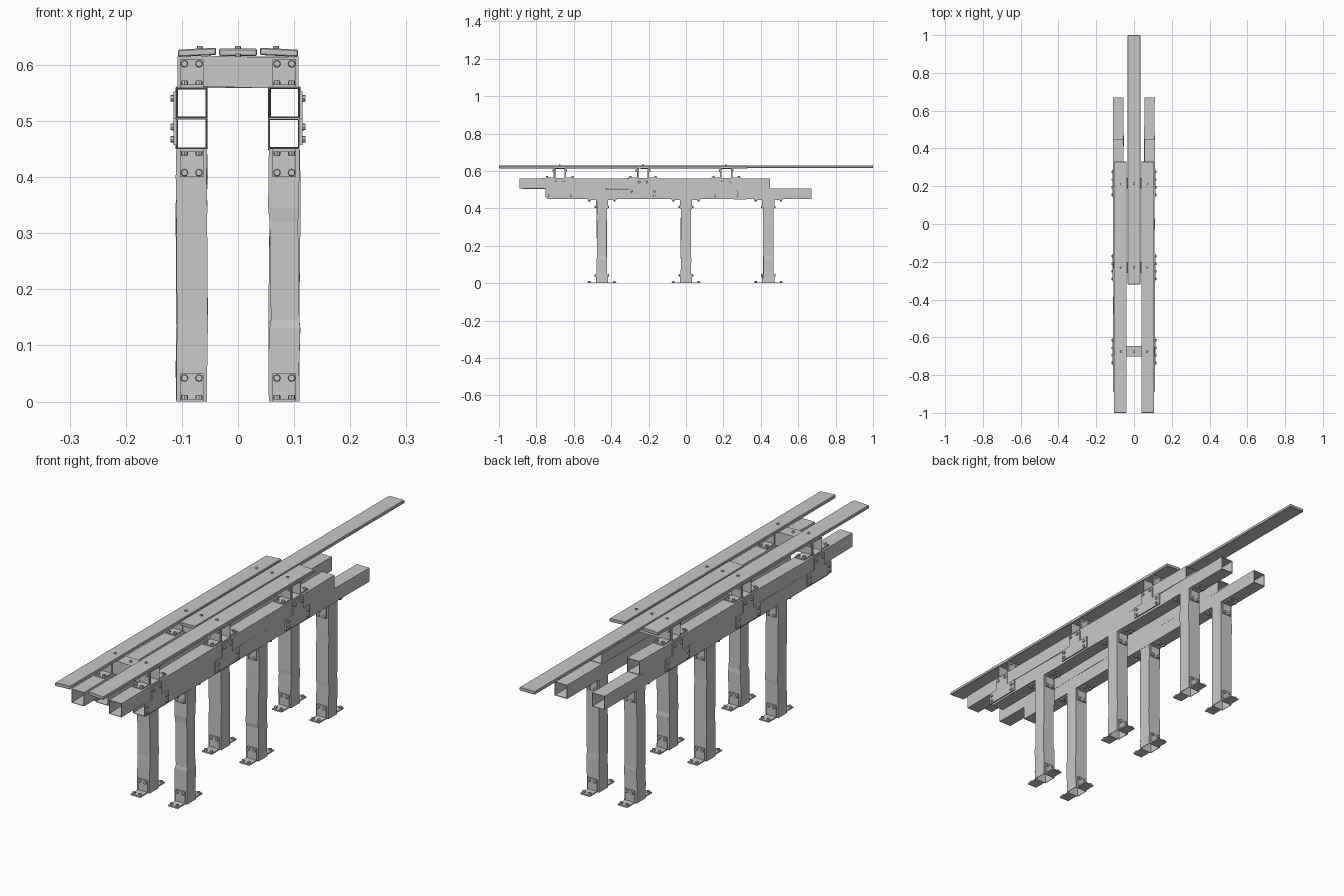
import bpy, bmesh, random
from mathutils import Matrix, Vector

if "Cube" in bpy.data.objects:
    bpy.data.objects.remove(bpy.data.objects["Cube"], do_unlink=True)

rng = random.Random(4)
metal = bpy.data.materials.new("worn grey metal")
metal.use_nodes = True
GREY = (0.58, 0.58, 0.58, 1)
metal.diffuse_color = GREY
metal.node_tree.nodes["Principled BSDF"].inputs["Base Color"].default_value = GREY

HALF = 0.0275          # half width of the square tube
SIDE = 0.0825          # distance of the tubes from the middle
UPPER_Z, LOWER_Z = 0.5325, 0.4775
LEG_TOP, BEAM_TOP = 0.45, 0.56
LEG_Y = (-0.45, 0, 0.44)
CROSS_Y = (-0.675, -0.23, 0.215)


def finish(name, bm):
    mesh = bpy.data.meshes.new(name)
    bm.to_mesh(mesh)
    bm.free()
    mesh.materials.append(metal)
    obj = bpy.data.objects.new(name, mesh)
    bpy.context.collection.objects.link(obj)
    return obj


def add_box(bm, low, high):
    low, high = Vector(low), Vector(high)
    low, high = (Vector(map(min, low, high)), Vector(map(max, low, high)))
    place = Matrix.Translation((low + high) / 2) @ Matrix.Diagonal((*(high - low), 1))
    bmesh.ops.create_cube(bm, size=1, matrix=place)


def add_bolt(bm, point, axis, radius=0.007, depth=0.01):
    turn = Vector(axis).to_track_quat("Z", "Y").to_matrix().to_4x4()
    bmesh.ops.create_cone(bm, cap_ends=True, segments=8, radius1=radius,
                          radius2=radius * 0.8, depth=depth,
                          matrix=Matrix.Translation(point) @ turn)


def tube(name, axis, centre, stops, wobble=0.0015, squeeze=()):
    """Open square tube along an axis, slightly dented at each stop."""
    bm = bmesh.new()
    rings = []
    for i, w in enumerate(stops):
        size = HALF * (0.92 if i in squeeze else 1)
        du, dv = (rng.uniform(-wobble, wobble) for _ in range(2))
        if i in (0, len(stops) - 1):
            du = dv = 0
        ring = []
        for su, sv in ((-1, -1), (1, -1), (1, 1), (-1, 1)):
            u, v = su * size + du, sv * size + dv
            local = {"x": (w, u, v), "y": (v, w, u), "z": (u, v, w)}[axis]
            ring.append(bm.verts.new(Vector(centre) + Vector(local)))
        rings.append(ring)
    for a, b in zip(rings, rings[1:]):
        for k in range(4):
            n = (k + 1) % 4
            bm.faces.new((a[k], a[n], b[n], b[k]))
    obj = finish(name, bm)
    wall = obj.modifiers.new("wall", "SOLIDIFY")
    wall.thickness = 0.003
    wall.offset = -1
    return obj


def bracket(name, x, y, sy, z, sz):
    """Bolted angle bracket: upright against y, flange lying on z."""
    bm = bmesh.new()
    w, leg, thick = 0.021, 0.05, 0.005
    add_box(bm, (x - w, y, z), (x + w, y + sy * thick, z + sz * leg))
    add_box(bm, (x - w, y, z), (x + w, y + sy * leg, z + sz * thick))
    for dx in (-0.013, 0.013):
        add_bolt(bm, (x + dx, y + sy * 0.007, z + sz * 0.042), (0, sy, 0))
        add_bolt(bm, (x + dx, y + sy * 0.04, z + sz * 0.007), (0, 0, sz))
    finish(name, bm)


def joint_plate(name, sx, y):
    """Stepped plate that ties the upper beam to the lower one."""
    bm = bmesh.new()
    face = sx * (SIDE + HALF)
    out = face + sx * 0.005
    add_box(bm, (face, y - 0.032, UPPER_Z - HALF), (out, y + 0.032, UPPER_Z + 0.02))
    add_box(bm, (face, y - 0.075, LOWER_Z - 0.02), (out, y + 0.075, LOWER_Z + HALF))
    for dy in (-1, 1):
        add_bolt(bm, (out, y + dy * 0.02, UPPER_Z + 0.008), (sx, 0, 0))
        for dz in (-0.01, 0.012):
            add_bolt(bm, (out, y + dy * 0.06, LOWER_Z + dz), (sx, 0, 0))
    finish(name, bm)


def plank(name, x, y0, y1, bolts, bolt_x, tilt=0):
    bm = bmesh.new()
    add_box(bm, (x - 0.034, y0, 0.616), (x + 0.034, y1, 0.629))
    for v in bm.verts:
        v.co.z += (v.co.x - x) * tilt
    bmesh.ops.bevel(bm, geom=bm.edges[:], offset=0.002, segments=1, affect="EDGES")
    for y in bolts:
        add_bolt(bm, (bolt_x, y, 0.63), (0, 0, 1), 0.006, 0.007)
    finish(name, bm)


for sx, side in ((-1, "right"), (1, "left")):
    x = sx * SIDE
    # Doubled long beams
    tube(f"{side}_upper_beam", "y", (x, 0, UPPER_Z),
         (-0.89, -0.74, -0.58, -0.3, -0.15, 0.15, 0.3, 0.45))
    tube(f"{side}_lower_beam", "y", (x, 0, LOWER_Z),
         (-0.74, -0.55, -0.35, -0.14, 0.15, 0.31, 0.45, 0.67))
    # Legs with foot and head brackets, one leg crushed in its middle
    for i, y in enumerate(LEG_Y):
        crushed = sx > 0 and i == 0
        tube(f"{side}_leg_{i + 1}", "z", (x, y, 0),
             (0, 0.06, 0.13, 0.145, 0.32, 0.345, 0.4, LEG_TOP),
             squeeze=(3, 4) if crushed else ())
        for sy, end in ((-1, "front"), (1, "back")):
            bracket(f"{side}_{end}_foot_{i + 1}", x, y + sy * HALF, sy, 0, 1)
            bracket(f"{side}_{end}_leg_head_{i + 1}", x, y + sy * HALF, sy, LEG_TOP, -1)
    # Beam joints and cross beam brackets
    for i, y in enumerate(CROSS_Y):
        joint_plate(f"{side}_joint_plate_{i + 1}", sx, y)
        for sy, end in ((-1, "front"), (1, "back")):
            bracket(f"{side}_{end}_cross_bracket_{i + 1}", x, y + sy * HALF, sy, BEAM_TOP, 1)
    # Outer planks
    plank(f"{side}_plank", sx * 0.073, -1, 0.33, CROSS_Y, sx * 0.068,
          0.05 if sx < 0 else -0.05)

# Cross beams
for i, y in enumerate(CROSS_Y):
    tube(f"cross_beam_{i + 1}", "x", (0, y, BEAM_TOP + HALF), (-0.108, -0.05, 0.05, 0.108))

# Centre plank, and the bare bolt on the front cross beam
plank("centre_plank", 0, -0.32, 1, CROSS_Y[1:], 0)
bm = bmesh.new()
add_bolt(bm, (0, CROSS_Y[0], BEAM_TOP + 2 * HALF + 0.002), (0, 0, 1), 0.006, 0.007)
finish("cross_beam_bolt", bm)
